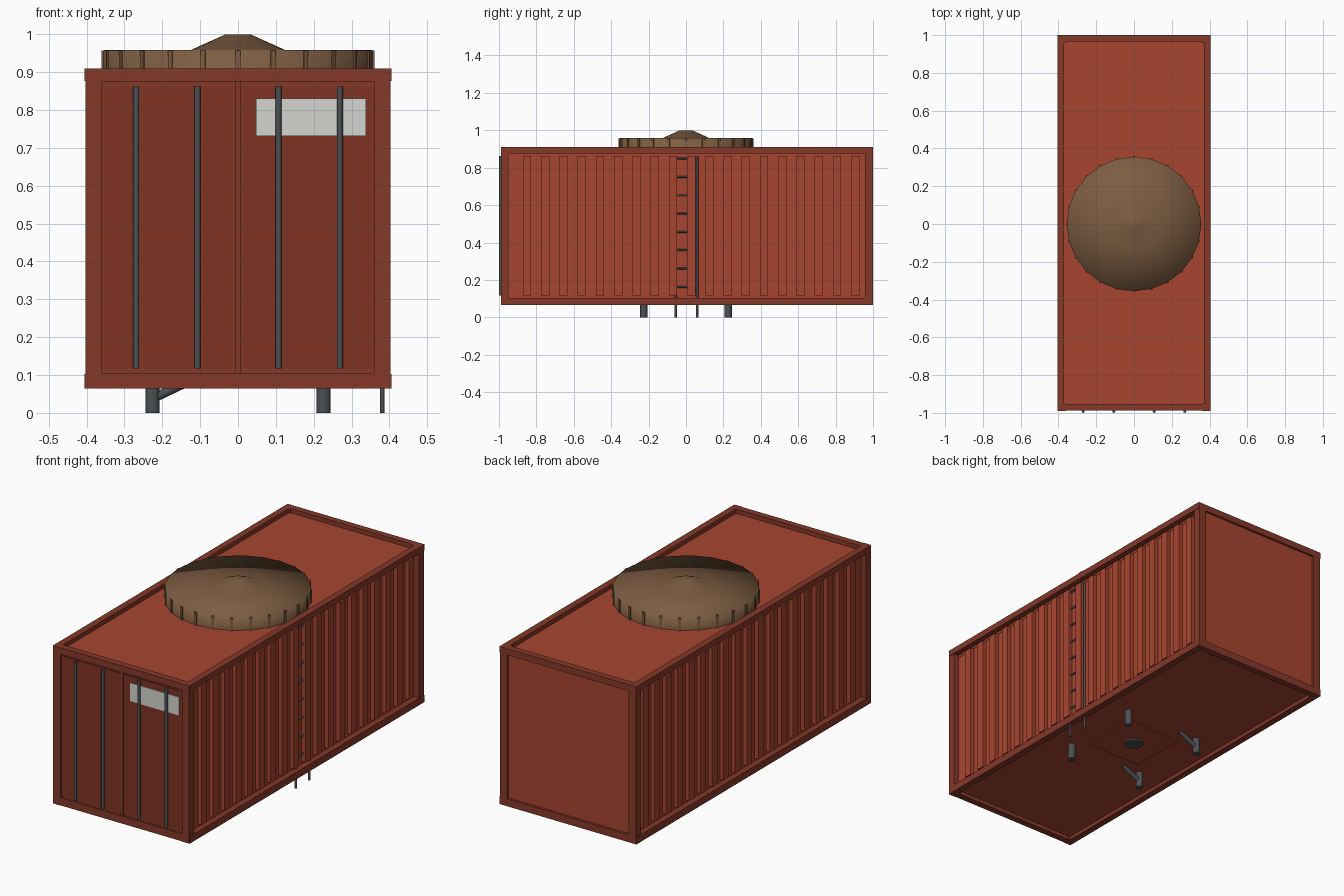
import bpy, bmesh, math
from mathutils import Vector

if "Cube" in bpy.data.objects:
    bpy.data.objects.remove(bpy.data.objects["Cube"], do_unlink=True)


def material(name, rgb):
    m = bpy.data.materials.new(name)
    m.use_nodes = True
    m.diffuse_color = (*rgb, 1)
    m.node_tree.nodes["Principled BSDF"].inputs["Base Color"].default_value = (*rgb, 1)
    return m


RED = material("panel red", (0.39, 0.06, 0.028))
FRAME = material("frame dark red", (0.235, 0.04, 0.022))
DOOR = material("door dark red", (0.216, 0.033, 0.017))
BROWN = material("vent brown", (0.205, 0.109, 0.054))
STEEL = material("dark steel", (0.073, 0.08, 0.088))
LABEL = material("label grey", (0.66, 0.66, 0.63))


def finish(name, bm, mat):
    bmesh.ops.recalc_face_normals(bm, faces=bm.faces)
    mesh = bpy.data.meshes.new(name)
    bm.to_mesh(mesh)
    bm.free()
    mesh.materials.append(mat)
    ob = bpy.data.objects.new(name, mesh)
    bpy.context.collection.objects.link(ob)
    return ob


def add_box(bm, x, y, z):
    """Add a box spanning the three (low, high) ranges."""
    vs = bmesh.ops.create_cube(bm, size=1)["verts"]
    for v in vs:
        v.co = Vector([(a + b) / 2 + c * (b - a) for (a, b), c in zip((x, y, z), v.co)])
    return vs


def box(name, x, y, z, mat):
    bm = bmesh.new()
    add_box(bm, x, y, z)
    return finish(name, bm, mat)


def rod(name, a, b, r, mat, sides=12):
    a, b = Vector(a), Vector(b)
    bm = bmesh.new()
    vs = bmesh.ops.create_cone(bm, cap_ends=True, segments=sides, radius1=r, radius2=r,
                               depth=(b - a).length)["verts"]
    turn = (b - a).to_track_quat("Z", "Y")
    for v in vs:
        v.co = turn @ v.co + (a + b) / 2
    ob = finish(name, bm, mat)
    for p in ob.data.polygons:
        p.use_smooth = len(p.vertices) == 4
    for e in ob.data.edges:
        za, zb = (turn.inverted() @ ob.data.vertices[i].co for i in e.vertices)
        e.use_edge_sharp = abs(za.z - zb.z) < 1e-4
    return ob


FRONT, BACK = -0.988, 1.0
LOW, HIGH = 0.065, 0.91

# Frame: posts, side rails and end rails
for s, side in ((1, "left"), (-1, "right")):
    outer = sorted((s * 0.36, s * 0.403))
    box(f"front_post_{side}", outer, (FRONT - 0.002, -0.95), (LOW, HIGH), FRAME)
    box(f"back_post_{side}", outer, (0.957, BACK), (LOW, HIGH), FRAME)
    rail = sorted((s * 0.37, s * 0.406))
    box(f"top_rail_{side}", rail, (FRONT, BACK), (0.877, HIGH), FRAME)
    box(f"bottom_rail_{side}", rail, (FRONT, BACK), (LOW, 0.103), FRAME)
for name, y in (("front", (FRONT, -0.952)), ("back", (0.965, BACK))):
    box(f"{name}_top_rail", (-0.37, 0.37), y, (0.875, HIGH), FRAME)
    box(f"{name}_bottom_rail", (-0.37, 0.37), y, (LOW, 0.105), FRAME)

# Roof, floor and back panel
box("roof", (-0.375, 0.375), (-0.96, 0.97), (0.865, 0.887), RED)
box("floor", (-0.375, 0.375), (-0.96, 0.97), (0.085, 0.1), RED)
box("floor_hatch", (-0.16, 0.16), (-0.16, 0.16), (0.081, 0.086), RED)
box("back_panel", (-0.365, 0.365), (0.97, 0.988), (0.1, 0.88), RED)

# Ribbed side walls
for s, side in ((1, "left"), (-1, "right")):
    bm = bmesh.new()
    add_box(bm, sorted((s * 0.355, s * 0.373)), (-0.96, 0.97), (0.1, 0.88))
    for i in range(19):
        y = -0.85 + i * 0.0975
        add_box(bm, sorted((s * 0.37, s * 0.395)), (y - 0.022, y + 0.022), (0.118, 0.862))
    finish(f"side_wall_{side}", bm, RED)

# Doors, trim, label and locking bars
box("door_trim", (-0.362, 0.362), (-0.977, -0.96), (0.1, 0.88), FRAME)
box("door_divider", (-0.007, 0.007), (-0.984, -0.97), (0.1, 0.88), FRAME)
for s, side in ((1, "left"), (-1, "right")):
    box(f"door_{side}", sorted((s * 0.007, s * 0.36)), (-0.98, -0.965), (0.117, 0.864), DOOR)
    for x in (0.107, 0.269):
        rod(f"locking_bar_{side}", (s * x, -0.992, 0.117), (s * x, -0.992, 0.862), 0.008, STEEL)
box("door_label", (0.048, 0.338), (-0.984, -0.979), (0.732, 0.83), LABEL)

# Ladder set into the left wall
for y in (-0.055, 0.06):
    rod("ladder_rail", (0.381, y, 0), (0.381, y, 0.86), 0.006, STEEL)
for i in range(8):
    z = 0.163 + i * 0.098
    rod("ladder_rung", (0.381, -0.055, z), (0.381, 0.06, z), 0.005, STEEL, 8)

# Round roof vent with a raised centre
bm = bmesh.new()
profile = [(0.356, 0.88), (0.356, 0.958), (0.124, 0.959), (0.033, 1.0), (0, 1.0)]
vs = [bm.verts.new((r, 0, z)) for r, z in profile]
es = [bm.edges.new(pair) for pair in zip(vs, vs[1:])]
bmesh.ops.spin(bm, geom=vs + es, axis=(0, 0, 1), cent=(0, 0, 0), steps=24, angle=math.tau)
bmesh.ops.remove_doubles(bm, verts=bm.verts, dist=1e-4)
vent = finish("roof_vent", bm, BROWN)
for p in vent.data.polygons:
    p.use_smooth = True

# Fins around the vent rim
bm = bmesh.new()
for i in range(24):
    a = math.tau * i / 24
    fin = add_box(bm, (0.345, 0.36), (-0.006, 0.006), (0.88, 0.957))
    for v in fin:
        x, y, z = v.co
        v.co = (x * math.cos(a) - y * math.sin(a), x * math.sin(a) + y * math.cos(a), z)
finish("vent_fins", bm, BROWN)

# Legs, struts and drain under the floor
for x in (-0.226, 0.226):
    for y in (-0.226, 0.226):
        leg = rod("leg", (x, y, 0), (x, y, 0.09), 0.019, STEEL)
        if x < 0:
            rod("leg_strut", (x + 0.005, y, 0.04), (x + 0.11, y, 0.09), 0.012, STEEL)
rod("floor_drain", (0, 0, 0.072), (0, 0, 0.09), 0.045, STEEL, 20)
box("drain_slot", (-0.036, 0.036), (-0.004, 0.004), (0.069, 0.073), STEEL)
